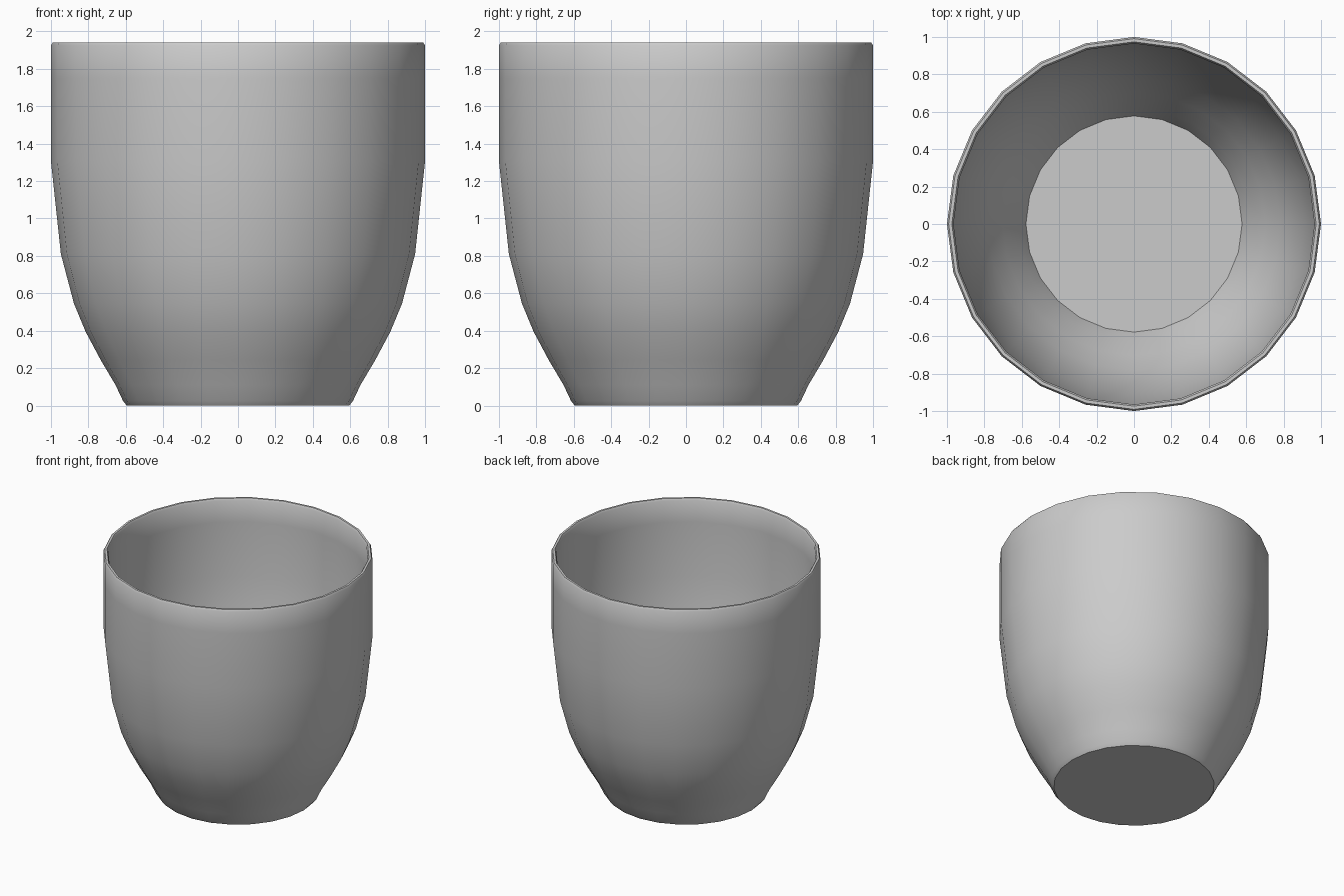
import bpy, bmesh, math

if "Cube" in bpy.data.objects:
    bpy.data.objects.remove(bpy.data.objects["Cube"])

SIDES = 24

# Half profile (radius, height): outer foot -> rim -> inner floor
outer = [(0.595, 0.0), (0.615, 0.025), (0.655, 0.11), (0.735, 0.245),
         (0.815, 0.395), (0.877, 0.545), (0.947, 0.81), (1.0, 1.305), (1.0, 1.75)]
rim = [(1.0, 1.925), (0.991, 1.94), (0.974, 1.94), (0.965, 1.925)]
inner = [(0.965, 1.75), (0.965, 1.305), (0.912, 0.815), (0.843, 0.56),
         (0.783, 0.41), (0.703, 0.262), (0.622, 0.125), (0.578, 0.035)]


def lathe(name, profile):
    """Spin an open profile around z and cap both ends."""
    bm = bmesh.new()
    rings = []
    for r, z in profile:
        rings.append([bm.verts.new((r * math.cos(2 * math.pi * i / SIDES),
                                    r * math.sin(2 * math.pi * i / SIDES), z))
                      for i in range(SIDES)])
    for a, b in zip(rings, rings[1:]):
        for i in range(SIDES):
            j = (i + 1) % SIDES
            bm.faces.new((a[i], a[j], b[j], b[i]))
    bm.faces.new(rings[0][::-1])   # underside
    bm.faces.new(rings[-1])        # inner floor
    bmesh.ops.recalc_face_normals(bm, faces=bm.faces)
    mesh = bpy.data.meshes.new(name)
    bm.to_mesh(mesh)
    bm.free()
    obj = bpy.data.objects.new(name, mesh)
    bpy.context.collection.objects.link(obj)
    return obj


# Hollow cup
cup = lathe("cup", outer + rim + inner)
bpy.context.view_layer.objects.active = cup
cup.select_set(True)
bpy.ops.object.shade_smooth_by_angle(angle=math.radians(50))
